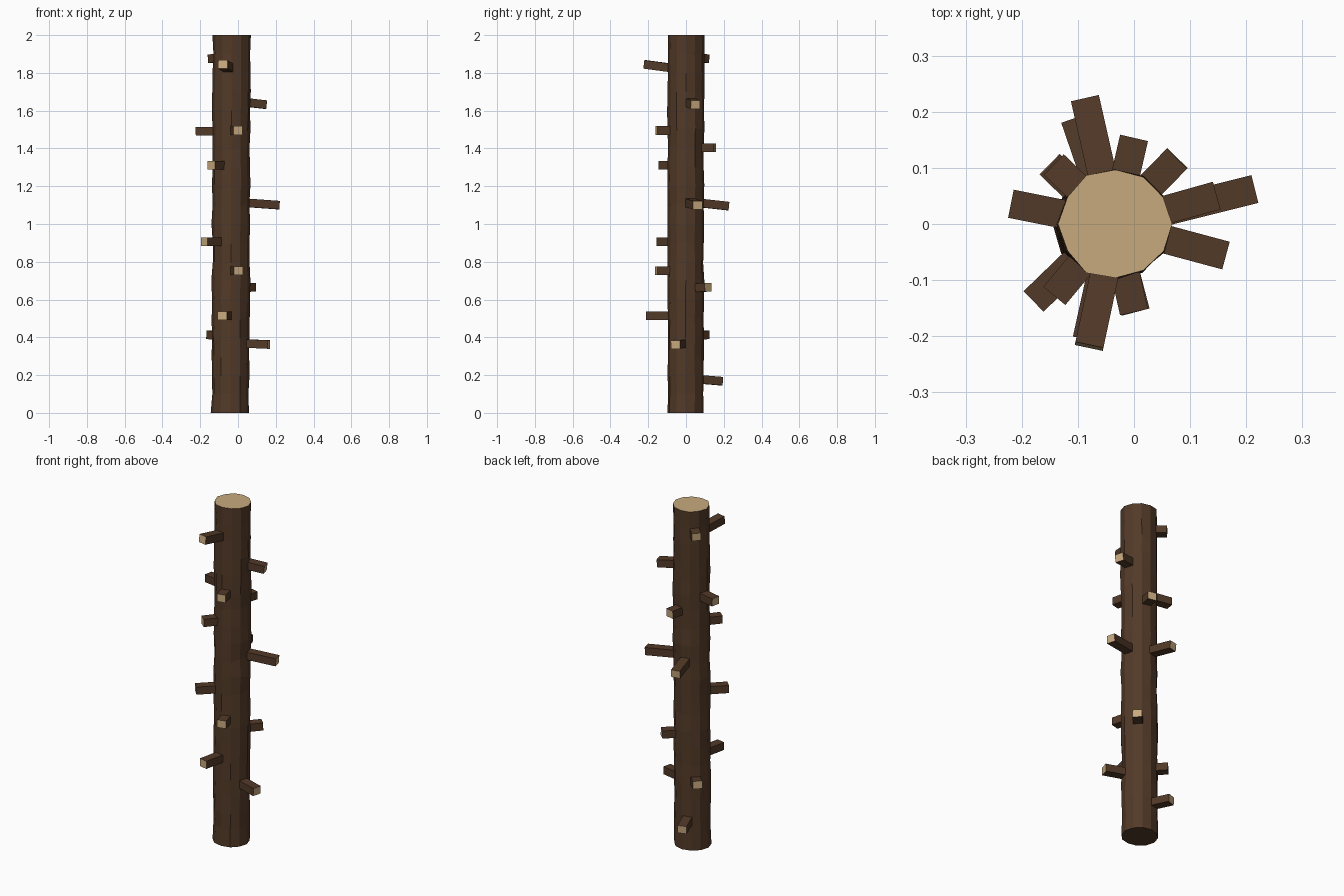
import bpy, bmesh, math, random
from mathutils import Vector, Matrix

if "Cube" in bpy.data.objects:
    bpy.data.objects.remove(bpy.data.objects["Cube"])

random.seed(4)


def material(name, rgb):
    m = bpy.data.materials.new(name)
    m.diffuse_color = (*rgb, 1)
    m.use_nodes = True
    m.node_tree.nodes["Principled BSDF"].inputs["Base Color"].default_value = m.diffuse_color
    return m


BARK = material("bark", (0.085, 0.042, 0.021))
WOOD = material("cut_wood", (0.58, 0.40, 0.21))


def make_object(name, bm):
    bmesh.ops.recalc_face_normals(bm, faces=bm.faces)
    me = bpy.data.meshes.new(name)
    bm.to_mesh(me)
    bm.free()
    me.materials.append(BARK)
    me.materials.append(WOOD)
    ob = bpy.data.objects.new(name, me)
    bpy.context.collection.objects.link(ob)


def centre(z):
    return Vector((-0.041 + 0.004 * z, -0.002 + 0.001 * z, z))


# Trunk: slightly uneven stacked 12-sided rings
SIDES, RINGS = 12, 20
bm = bmesh.new()
rings = []
for i in range(RINGS + 1):
    z = 2 * i / RINGS
    end = i in (0, RINGS)
    r = 0.101 if end else 0.099 + random.uniform(-0.002, 0.002)
    ring = []
    for s in range(SIDES):
        a = math.tau * s / SIDES
        rr = r + random.uniform(-0.003, 0.003)
        dz = 0 if end else random.uniform(-0.008, 0.008)
        ring.append(bm.verts.new(centre(z) + Vector((rr * math.cos(a), rr * math.sin(a) * 0.97, dz))))
    rings.append(ring)
for lo, hi in zip(rings, rings[1:]):
    for s in range(SIDES):
        t = (s + 1) % SIDES
        bm.faces.new((lo[s], lo[t], hi[t], hi[s]))
bm.faces.new(rings[0])
# Sawn top inside a thin bark rim
top = bm.faces.new(rings[-1])
bmesh.ops.inset_region(bm, faces=[top], thickness=0.006)
top.material_index = 1
make_object("trunk", bm)

# Branch stubs: tip x, tip y, root z, tip z
STUBS = [
    (-0.080, -0.218, 1.825, 1.845), (0.145, 0.050, 1.645, 1.632),
    (-0.142, 0.105, 1.880, 1.875), (-0.219, 0.036, 1.492, 1.490),
    (0.000, -0.157, 1.495, 1.495), (-0.142, -0.128, 1.310, 1.310),
    (0.000, 0.153, 1.405, 1.403), (0.214, 0.062, 1.113, 1.100),
    (-0.087, 0.222, 1.112, 1.095), (-0.179, -0.138, 0.905, 0.905),
    (0.003, -0.157, 0.752, 0.752), (0.077, 0.117, 0.662, 0.665),
    (-0.084, -0.206, 0.515, 0.515), (-0.150, 0.106, 0.410, 0.413),
    (0.163, -0.056, 0.368, 0.362), (-0.105, 0.187, 0.178, 0.168),
]
for n, (x, y, z0, z1) in enumerate(STUBS, 1):
    tip = Vector((x, y, z1))
    axis = centre(z0)
    out = Vector((x - axis.x, y - axis.y, 0)).normalized()
    root = axis + out * 0.07
    d = (tip - root).normalized()
    side = Vector((0, 0, 1)).cross(d).normalized()
    up = d.cross(side)
    bm = bmesh.new()
    ends = []
    for p in (root, tip):
        ends.append([bm.verts.new(p + side * u * 0.0255 + up * v * 0.0225)
                     for u, v in ((-1, -1), (1, -1), (1, 1), (-1, 1))])
    a, b = ends
    for k in range(4):
        j = (k + 1) % 4
        bm.faces.new((a[k], a[j], b[j], b[k]))
    bm.faces.new(a)
    bm.faces.new(b).material_index = 1
    make_object(f"branch_stub_{n}", bm)
